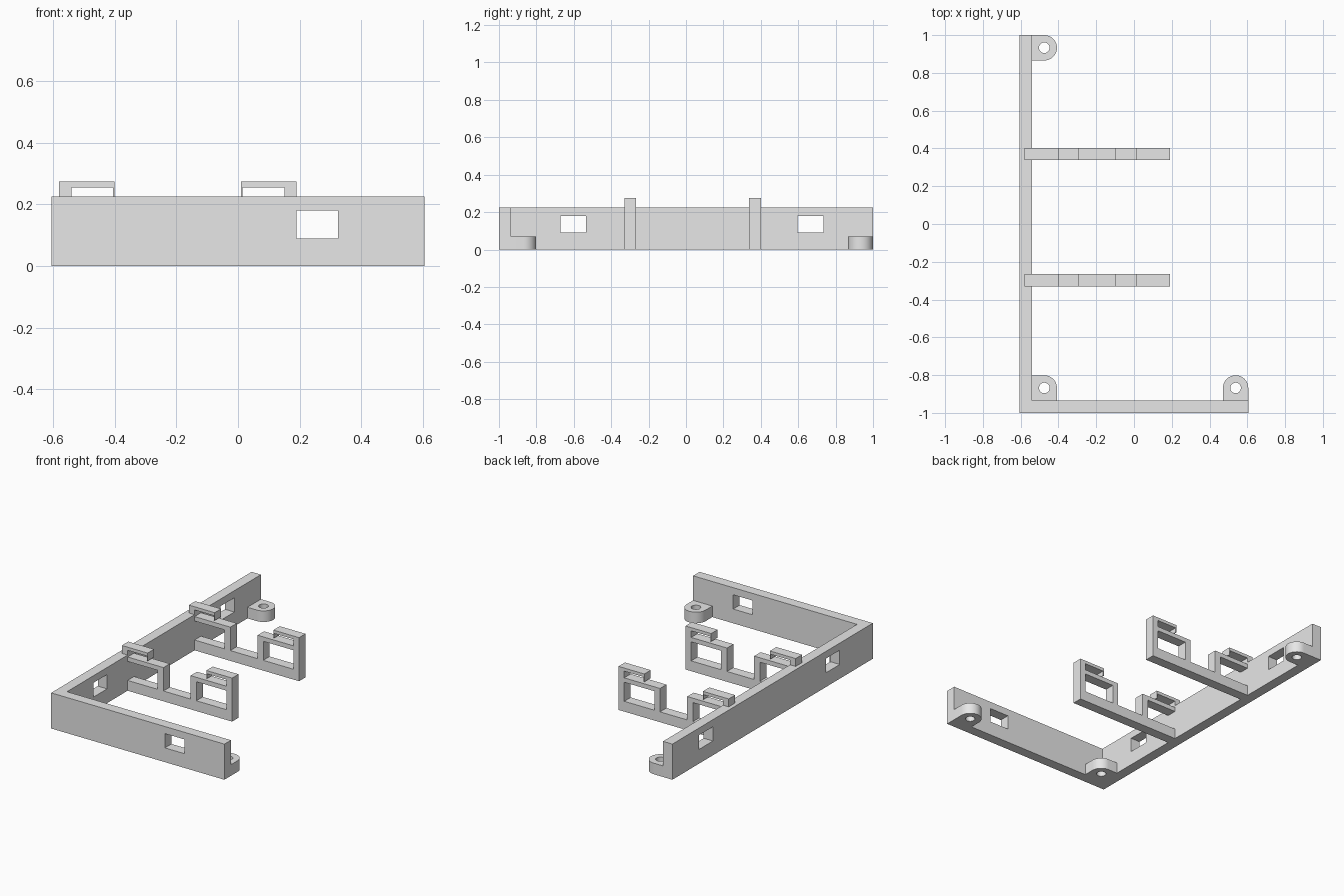
import bpy, bmesh
from math import sin, cos, pi
from mathutils import Matrix

cube = bpy.data.objects.get("Cube")
if cube:
    bpy.data.objects.remove(cube, do_unlink=True)

grey = bpy.data.materials.new("light grey")
grey.use_nodes = True
grey.diffuse_color = (0.8, 0.8, 0.8, 1)
grey.node_tree.nodes["Principled BSDF"].inputs["Base Color"].default_value = (0.8, 0.8, 0.8, 1)

# Each plane maps profile (u, v, thickness) into model space
PLANES = {
    "xy": Matrix.Identity(4),
    "xz": Matrix(((1, 0, 0, 0), (0, 0, 1, 0), (0, 1, 0, 0), (0, 0, 0, 1))),
    "yz": Matrix(((0, 0, 1, 0), (1, 0, 0, 0), (0, 1, 0, 0), (0, 0, 0, 1))),
}


def rect(u0, u1, v0, v1):
    return [(u0, v0), (u1, v0), (u1, v1), (u0, v1)]


def arc(cx, cy, r, start, end, steps):
    angles = [start + (end - start) * i / steps for i in range(steps + 1)]
    return [(cx + r * cos(a), cy + r * sin(a)) for a in angles]


def plate(name, plane, low, high, outline, *holes):
    """Extrude a flat profile with holes from low to high along the plane's normal."""
    curve = bpy.data.curves.new(name + " profile", "CURVE")
    curve.dimensions = "2D"
    curve.fill_mode = "BOTH"
    curve.extrude = (high - low) / 2
    for loop in (outline, *holes):
        spline = curve.splines.new("POLY")
        spline.points.add(len(loop) - 1)
        for point, (u, v) in zip(spline.points, loop):
            point.co = (u, v, 0, 1)
        spline.use_cyclic_u = True
    temp = bpy.data.objects.new(name + " profile", curve)
    bpy.context.collection.objects.link(temp)
    bpy.context.view_layer.update()
    graph = bpy.context.evaluated_depsgraph_get()
    mesh = bpy.data.meshes.new_from_object(temp.evaluated_get(graph))
    bpy.data.objects.remove(temp, do_unlink=True)
    mesh.transform(PLANES[plane] @ Matrix.Translation((0, 0, (low + high) / 2)))
    bm = bmesh.new()
    bm.from_mesh(mesh)
    bmesh.ops.remove_doubles(bm, verts=bm.verts, dist=0.0005)
    bmesh.ops.recalc_face_normals(bm, faces=bm.faces)
    bm.to_mesh(mesh)
    bm.free()
    mesh.materials.clear()
    mesh.materials.append(grey)
    obj = bpy.data.objects.new(name, mesh)
    bpy.context.collection.objects.link(obj)
    bpy.ops.object.select_all(action="DESELECT")
    obj.select_set(True)
    bpy.context.view_layer.objects.active = obj
    bpy.ops.object.shade_smooth_by_angle()
    return obj


# Walls with rectangular windows
X, WALL, H = 0.605, 0.065, 0.225
plate("side_wall", "yz", -X, -X + WALL, rect(-1, 1, 0, H),
      rect(-0.67, -0.535, 0.09, 0.18), rect(0.595, 0.735, 0.09, 0.18))
plate("front_wall", "xz", -1, -1 + WALL, rect(-X + WALL, X, 0, H),
      rect(0.19, 0.325, 0.09, 0.18))

# Screw tabs: square corners against walls, rounded corners elsewhere
R = 0.067


def tab(name, cx, cy, rounded):
    outline = []
    for i, (sx, sy) in enumerate([(1, 1), (-1, 1), (-1, -1), (1, -1)]):
        if i in rounded:
            outline += arc(cx, cy, R, i * pi / 2, (i + 1) * pi / 2, 12)
        else:
            outline.append((cx + sx * R, cy + sy * R))
    plate(name, "xy", 0, 0.07, outline, arc(cx, cy, 0.028, 0, 2 * pi * 31 / 32, 31))


tab("back_tab", -0.475, 0.933, {0, 3})
tab("corner_tab", -0.475, -0.868, {0})
tab("front_tab", X - R, -0.868, {0, 1})

# Brackets: a bar with a mirrored pair of frames, each with a hooked cap
MID = -0.195
half = [(0.385, 0), (0.385, 0.275), (0.205, 0.275), (0.205, 0.225), (0.21, 0.225),
        (0.21, 0.255), (0.345, 0.255), (0.345, 0.213), (0.095, 0.213), (0.095, 0.065)]
outline = [(MID + u, v) for u, v in half] + [(MID - u, v) for u, v in reversed(half)]
openings = [rect(MID + s * 0.135, MID + s * 0.345, 0.065, 0.185) for s in (-1, 1)]
for name, y in (("front_bracket", -0.33), ("back_bracket", 0.338)):
    plate(name, "xz", y, y + 0.064, outline, *openings)
